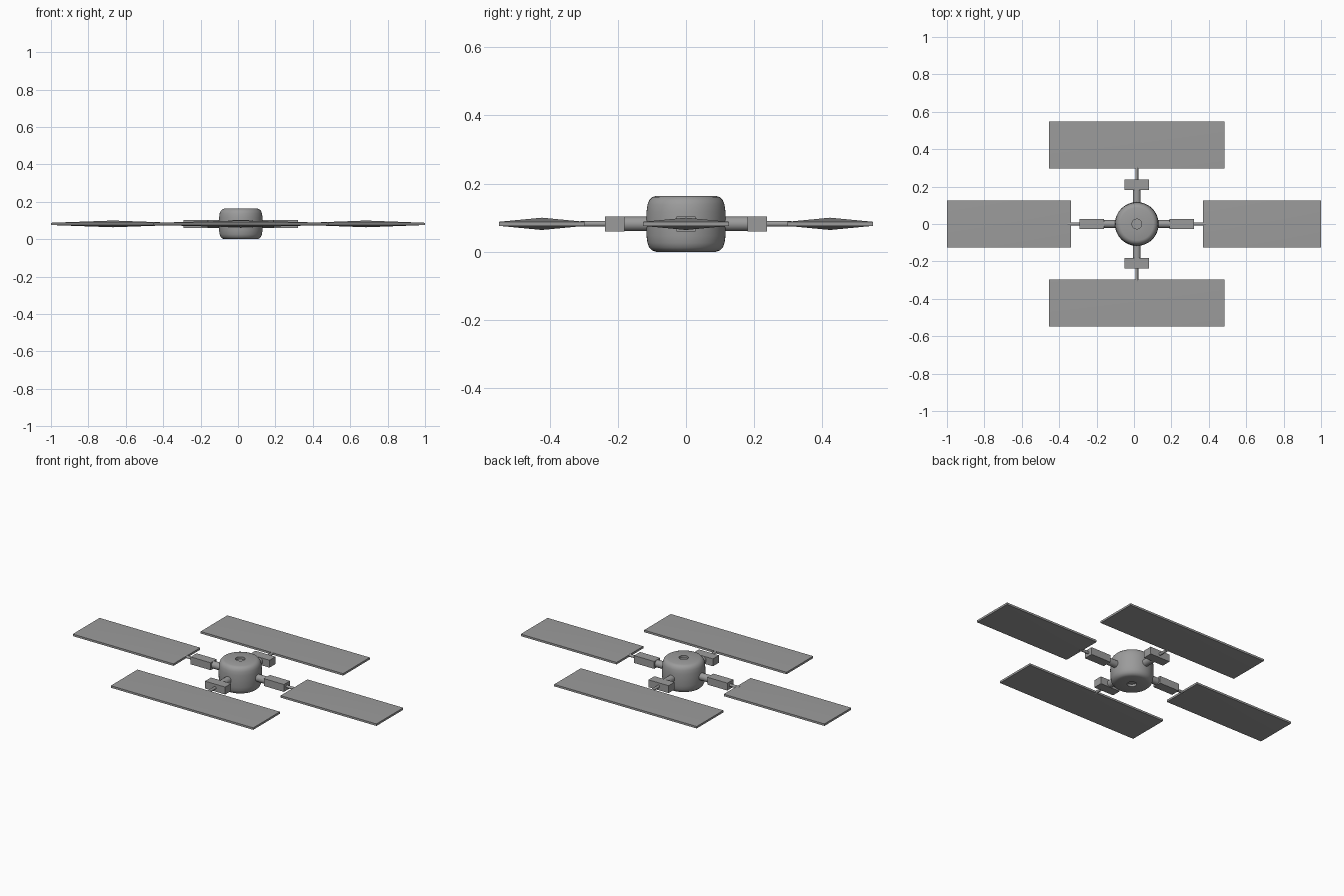
import bpy, bmesh, math
from mathutils import Vector

if "Cube" in bpy.data.objects:
    bpy.data.objects.remove(bpy.data.objects["Cube"])

CX, CZ = 0.015, 0.082   # hub axis and mid height

grey = bpy.data.materials.new("mid grey")
grey.diffuse_color = (0.33, 0.33, 0.33, 1)
grey.use_nodes = True
grey.node_tree.nodes["Principled BSDF"].inputs["Base Color"].default_value = grey.diffuse_color


def finish(name, bm, smooth=None):
    bmesh.ops.recalc_face_normals(bm, faces=bm.faces)
    me = bpy.data.meshes.new(name)
    bm.to_mesh(me)
    bm.free()
    me.materials.append(grey)
    ob = bpy.data.objects.new(name, me)
    bpy.context.collection.objects.link(ob)
    if smooth:
        bpy.ops.object.select_all(action='DESELECT')
        ob.select_set(True)
        bpy.context.view_layer.objects.active = ob
        bpy.ops.object.shade_smooth_by_angle(angle=math.radians(smooth))
    return ob


def lathe(name, profile, segments=48):
    bm = bmesh.new()
    rings = []
    for r, z in profile:
        if r == 0:
            rings.append([bm.verts.new((CX, 0, z))] * segments)
        else:
            rings.append([bm.verts.new((CX + r * math.cos(a), r * math.sin(a), z))
                          for a in (2 * math.pi * i / segments for i in range(segments))])
    for a, b in zip(rings, rings[1:]):
        for i in range(segments):
            j = (i + 1) % segments
            loop = list(dict.fromkeys((a[i], a[j], b[j], b[i])))
            bm.faces.new(loop)
    return finish(name, bm, 35)


def box(name, x0, x1, y0, y1, z0, z1):
    bm = bmesh.new()
    bmesh.ops.create_cube(bm, size=1)
    for v in bm.verts:
        v.co = ((x0 + x1) / 2 + v.co.x * (x1 - x0), (y0 + y1) / 2 + v.co.y * (y1 - y0),
                (z0 + z1) / 2 + v.co.z * (z1 - z0))
    return finish(name, bm)


def rod(name, a, b, r, segments=24):
    a, b = Vector(a), Vector(b)
    bm = bmesh.new()
    bmesh.ops.create_cone(bm, cap_ends=True, segments=segments, radius1=r, radius2=r,
                          depth=(b - a).length)
    q = (b - a).to_track_quat('Z', 'Y')
    for v in bm.verts:
        v.co = q @ v.co + (a + b) / 2
    return finish(name, bm, 35)


def panel(name, x0, x1, y0, y1, rim=0.006, peak=0.018):
    # thin slab rising to a shallow point in the middle of both faces
    bm = bmesh.new()
    corners = [(x0, y0), (x1, y0), (x1, y1), (x0, y1)]
    lo = [bm.verts.new((x, y, CZ - rim)) for x, y in corners]
    hi = [bm.verts.new((x, y, CZ + rim)) for x, y in corners]
    mx, my = (x0 + x1) / 2, (y0 + y1) / 2
    top, bot = bm.verts.new((mx, my, CZ + peak)), bm.verts.new((mx, my, CZ - peak))
    for i in range(4):
        j = (i + 1) % 4
        bm.faces.new((lo[i], lo[j], hi[j], hi[i]))
        bm.faces.new((hi[i], hi[j], top))
        bm.faces.new((lo[j], lo[i], bot))
    return finish(name, bm, 30)


# hub: rounded drum with a small round recess at both ends
half = [(0, 0.068), (0.026, 0.068), (0.026, 0.082), (0.088, 0.082), (0.099, 0.078),
        (0.108, 0.069), (0.113, 0.056), (0.116, 0.035), (0.117, 0.0)]
lathe("hub", [(r, CZ + z) for r, z in half] + [(r, CZ - z) for r, z in half[-2::-1]])

# four arms: thick rod, joint box, thin rod
for side, s in (("right", 1), ("left", -1)):
    rod(side + "_arm", (CX + s * 0.09, 0, CZ), (CX + s * 0.18, 0, CZ), 0.021)
    xs = sorted((CX + s * 0.175, CX + s * 0.307))
    box(side + "_joint", *xs, -0.028, 0.028, 0.060, 0.104)
    rod(side + "_pin", (CX + s * 0.30, 0, CZ), (CX + s * 0.37, 0, CZ), 0.008)
for side, s in (("back", 1), ("front", -1)):
    rod(side + "_arm", (CX, s * 0.09, CZ), (CX, s * 0.185, CZ), 0.021)
    ys = sorted((s * 0.181, s * 0.237))
    box(side + "_joint", CX - 0.066, CX + 0.066, *ys, 0.060, 0.104)
    rod(side + "_pin", (CX, s * 0.23, CZ), (CX, s * 0.31, CZ), 0.008)
    panel(side + "_panel", CX - 0.469, CX + 0.469, *sorted((s * 0.297, s * 0.548)))

# side panels
panel("left_panel", -1.0, -0.337, -0.126, 0.126)
panel("right_panel", 0.369, 1.0, -0.126, 0.126)
